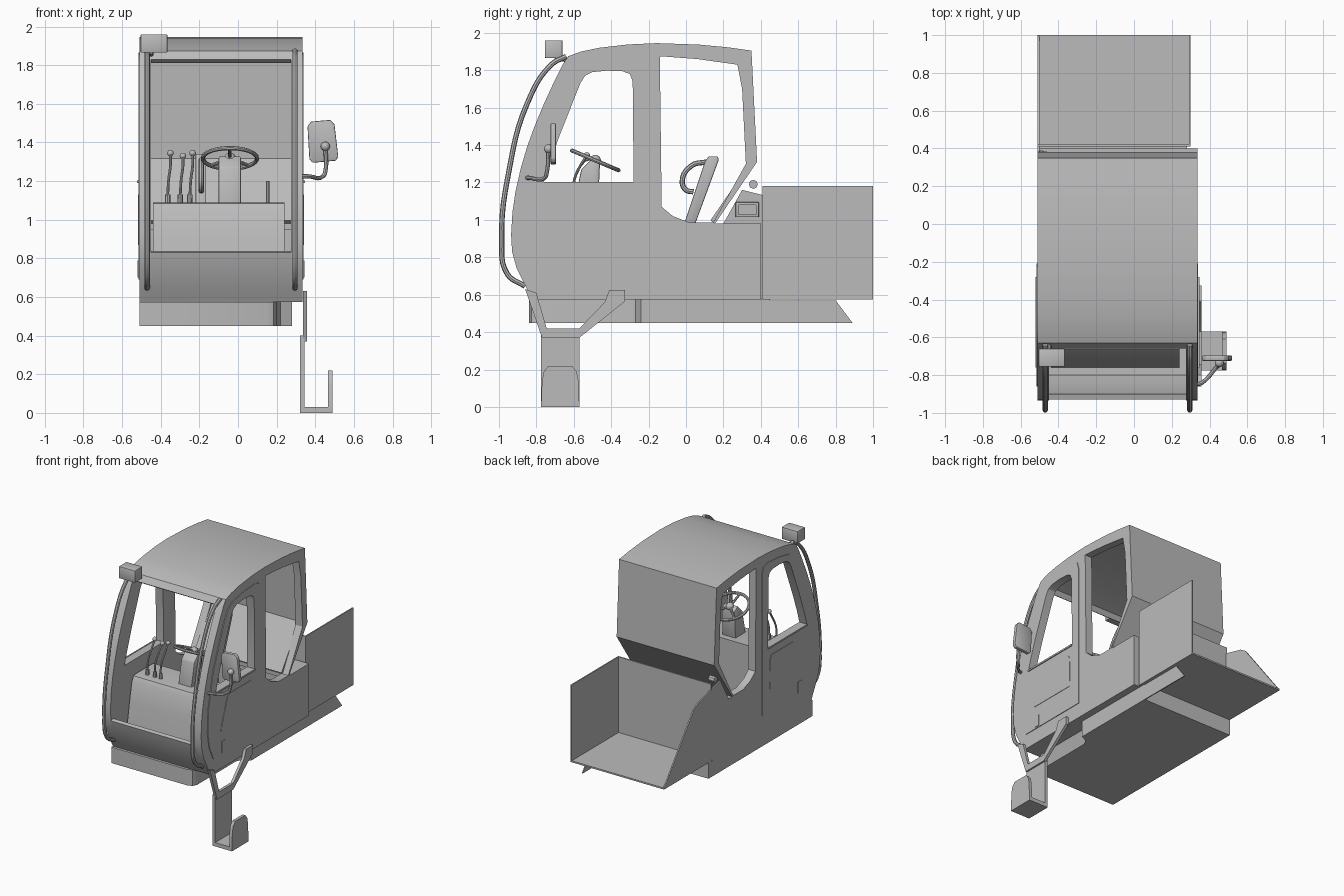
import bpy, bmesh, math
from mathutils import Vector

if "Cube" in bpy.data.objects:
    bpy.data.objects.remove(bpy.data.objects["Cube"], do_unlink=True)

grey = bpy.data.materials.new("plain_grey")
grey.use_nodes = True
grey.diffuse_color = (0.5, 0.5, 0.5, 1)
grey.node_tree.nodes["Principled BSDF"].inputs["Base Color"].default_value = (0.5, 0.5, 0.5, 1)

XR, XL = -0.51, 0.335          # outer faces of the cab
MID, HALF = (XR + XL) / 2, (XL - XR) / 2


def activate(ob):
    bpy.ops.object.select_all(action='DESELECT')
    ob.select_set(True)
    bpy.context.view_layer.objects.active = ob


def finish(ob, smooth=True):
    ob.data.materials.clear()
    ob.data.materials.append(grey)
    if smooth:
        activate(ob)
        bpy.ops.object.shade_smooth_by_angle(angle=math.radians(30))
    return ob


def prism(name, pts, a, b, axis='X', bevel=0):
    """Extrude a closed profile from a to b; profile is (y, z) along X or (x, y) along Z."""
    bm = bmesh.new()
    put = (lambda p, t: (t, p[0], p[1])) if axis == 'X' else (lambda p, t: (p[0], p[1], t))
    face = bm.faces.new([bm.verts.new(put(p, a)) for p in pts])
    ext = bmesh.ops.extrude_face_region(bm, geom=[face])
    step = Vector(put((0, 0), b - a))
    bmesh.ops.translate(bm, vec=step, verts=[v for v in ext['geom'] if isinstance(v, bmesh.types.BMVert)])
    if bevel:
        bmesh.ops.bevel(bm, geom=bm.edges[:], offset=bevel, segments=2, affect='EDGES', profile=0.5)
    bmesh.ops.recalc_face_normals(bm, faces=bm.faces)
    me = bpy.data.meshes.new(name)
    bm.to_mesh(me)
    bm.free()
    ob = bpy.data.objects.new(name, me)
    bpy.context.collection.objects.link(ob)
    return finish(ob)


def box(name, x, y, z, bevel=0):
    return prism(name, [(y[0], z[0]), (y[1], z[0]), (y[1], z[1]), (y[0], z[1])], x[0], x[1], bevel=bevel)


def shell(name, line, thick, a, b):
    """Panel following an open (y, z) line, thickened to its right."""
    inner = []
    for i, p in enumerate(line):
        d = Vector(line[min(i + 1, len(line) - 1)]) - Vector(line[max(i - 1, 0)])
        d.normalize()
        inner.append((p[0] + d.y * thick, p[1] - d.x * thick))
    return prism(name, line + inner[::-1], a, b)


def cut(ob, holes, a, b):
    for hole in holes:
        cutter = prism("cutter", hole, a, b)
        cutter.hide_render = True
        mod = ob.modifiers.new("opening", 'BOOLEAN')
        mod.operation, mod.solver, mod.object = 'DIFFERENCE', 'EXACT', cutter
        activate(ob)
        bpy.ops.object.modifier_apply(modifier=mod.name)
        bpy.data.objects.remove(cutter, do_unlink=True)
    return finish(ob)


def tube(name, pts, r, curved=True, cyclic=False):
    cu = bpy.data.curves.new(name, 'CURVE')
    cu.dimensions, cu.bevel_depth, cu.bevel_resolution = '3D', r, 2
    cu.use_fill_caps, cu.resolution_u = True, 6
    sp = cu.splines.new('BEZIER')
    sp.bezier_points.add(len(pts) - 1)
    sp.use_cyclic_u = cyclic
    for bp, p in zip(sp.bezier_points, pts):
        bp.co = p
        bp.handle_left_type = bp.handle_right_type = 'AUTO' if curved else 'VECTOR'
    ob = bpy.data.objects.new(name, cu)
    bpy.context.collection.objects.link(ob)
    activate(ob)
    bpy.ops.object.convert(target='MESH')
    return finish(bpy.context.view_layer.objects.active)


def ball(name, at, r):
    bpy.ops.mesh.primitive_uv_sphere_add(segments=12, ring_count=8, radius=r, location=at)
    ob = bpy.context.object
    ob.name = name
    return finish(ob)


# Cab side profiles
front = [(-.82, .575), (-.855, .64), (-.905, .74), (-.93, .83), (-.935, .92), (-.928, 1.04), (-.912, 1.15),
         (-.885, 1.27), (-.85, 1.39), (-.81, 1.5), (-.76, 1.62), (-.7, 1.75), (-.66, 1.83)]
roof = [(-.66, 1.83), (-.63, 1.875), (-.56, 1.9), (-.465, 1.92), (-.31, 1.938), (-.155, 1.945),
        (.07, 1.937), (.22, 1.923), (.35, 1.905)]
back = [(.35, 1.905), (.38, 1.31), (.155, .98)]
outline = front + roof[1:] + back[1:] + [(.4, .98), (.4, .575)]
door_window = [(-.76, 1.2), (-.73, 1.3), (-.68, 1.44), (-.565, 1.73), (-.54, 1.77), (-.5, 1.79), (-.42, 1.798),
               (-.34, 1.795), (-.3, 1.78), (-.285, 1.74), (-.28, 1.2)]
rear_window = [(-.14, 1.875), (.06, 1.86), (.275, 1.83), (.3, 1.7), (.32, 1.3), (.145, .985), (.02, .985),
               (-.07, 1.02), (-.13, 1.07)]
door = [(-.79, .69), (-.84, .8), (-.86, .92), (-.85, 1.1), (-.79, 1.38), (-.66, 1.7), (-.61, 1.79), (-.55, 1.83),
        (-.42, 1.855), (-.27, 1.865), (-.225, 1.85), (-.21, 1.8), (-.21, .69)]
recess = [(-.695, .87), (-.69, .91), (-.62, 1.11), (-.59, 1.13), (-.32, 1.13), (-.305, 1.1), (-.3, .87)]

for side, label in ((1, "left"), (-1, "right")):
    def X(depth):
        return MID + side * (HALF + depth)
    wall = prism(label + "_cab_side", outline, X(-.06), X(0))
    cut(wall, [door_window, rear_window], X(-.2), X(.1))
    cut(prism(label + "_door", door, X(-.002), X(.005)), [door_window], X(-.1), X(.1))
    prism(label + "_door_panel", recess, X(.004), X(.008))
    box(label + "_door_handle", sorted((X(.004), X(.01))), (-.69, -.645), (.7, .79))
    box(label + "_window_sill", sorted((X(.004), X(.012))), (-.76, -.28), (1.19, 1.203))
    # front guard rail
    xr = X(-.04)
    tube(label + "_guard_rail", [(xr, y, z) for y, z in (
        (-.64, 1.875), (-.72, 1.83), (-.85, 1.62), (-.945, 1.27), (-.985, .9), (-.955, .71), (-.86, .645))], .014)

# Panels between the sides
a, b = XR + .05, XL - .05
shell("roof_panel", roof, .035, a, b)
shell("back_panel", back, .03, a, b)
shell("front_lower_panel", front[:4], .03, a, b)
box("cab_floor", (a, b), (-.82, .4), (.575, .6))
box("rear_deck", (a, b), (.15, .4), (.95, .98))

# Base under the cab
prism("base", [(XR, -.84), (.15, -.84), (.185, -.825), (.2, -.79), (.2, -.31), (.22, -.27), (.28, -.24),
               (.28, .45), (XR, .45)], .45, .575, axis='Z')
prism("base_skirt", [(.4, .45), (.89, .45), (.8, .57), (.4, .57)], .272, .28)

# Rear tray
box("tray_floor", (XR, .3), (.41, 1), (.575, .587))
box("tray_left_wall", (.29, .3), (.415, 1), (.58, 1.18))
box("tray_front_wall", (XR, .3), (.41, .42), (.58, 1.18))
prism("tray_right_wall", [(.2, .58), (1, .58), (.63, 1.06), (.58, 1.09), (.3, 1.16), (.2, .98)], XR, XR + .01)
cut(box("side_vent_frame", (XR + .01, XR + .03), (.265, .39), (1.015, 1.095), .004),
    [[(.28, 1.03), (.375, 1.03), (.375, 1.08), (.28, 1.08)]], XR, XR + .1)
tube("side_latch", [(XR, .36, 1.19), (XR + .05, .36, 1.19)], .024, curved=False)

# Console and steering gear
prism("console", [(-.76, .6), (-.74, .75), (-.715, .9), (-.685, 1.05), (-.665, 1.085), (-.64, 1.09),
                  (-.42, 1.09), (-.42, .6)], -.44, .24)
prism("steering_column", [(-.6, 1.08), (-.56, 1.27), (-.5, 1.33), (-.46, 1.3), (-.47, 1.08)], -.1, .015, bevel=.008)
tilt = math.radians(-23)
C = Vector((-.042, -.485, 1.318))
rim = [C + Vector((.14 * math.cos(t), .135 * math.sin(t) * math.cos(tilt), .135 * math.sin(t) * math.sin(tilt)))
       for t in (i * math.tau / 16 for i in range(16))]
tube("steering_wheel_rim", rim, .011, cyclic=True)
for i in (2, 6, 12):
    tube("steering_wheel_spoke", [C, rim[i]], .009, curved=False)
ball("steering_wheel_hub", C, .03)

# Levers
for x, top in ((-.35, 1.345), (-.285, 1.33), (-.235, 1.345)):
    tube("lever", [(x - .015, -.6, 1.08), (x - .01, -.6, 1.2), (x, -.57, 1.28), (x, -.53, top)], .007)
    ball("lever_knob", (x, -.53, top), .017)
    tube("lever_boot", [(x - .015, -.6, 1.08), (x - .014, -.6, 1.13)], .014, curved=False)
tube("small_lever", [(.155, -.55, 1.08), (.155, -.54, 1.2)], .009, curved=False)

# Armrest with grip loop
prism("armrest_post", [(-.01, .98), (.05, .98), (.175, 1.32), (.17, 1.34), (.12, 1.34), (.1, 1.31)], -.22, -.165,
      bevel=.006)
tube("armrest_grip", [(-.19, .11, 1.31), (-.19, .03, 1.29), (-.19, -.02, 1.21), (-.19, 0, 1.16), (-.19, .04, 1.15)],
     .014)

# Work lamp
box("work_lamp", (-.505, -.365), (-.755, -.66), (1.865, 1.96), .006)
tube("lamp_bracket", [(-.45, -.7, 1.87), (-.45, -.62, 1.85)], .012, curved=False)

# Mirror on its arm
tube("mirror_arm", [(.33, -.85, 1.225), (.36, -.84, 1.225), (.44, -.755, 1.225), (.452, -.745, 1.25),
                    (.452, -.735, 1.38)], .011)
mirror = prism("mirror", [(-.075, -.085), (-.06, -.105), (.06, -.105), (.075, -.085), (.07, .085), (.05, .108),
                          (-.05, .108), (-.07, .085)], -.014, .014, bevel=.005)
mirror.location = (.437, -.71, 1.405)
mirror.rotation_euler = (math.radians(5), 0, math.radians(-90))
ball("mirror_joint", (.452, -.735, 1.38), .024)

# Boarding step
prism("step_bracket", [(-.86, .63), (-.77, .37), (-.57, .37), (-.325, .565), (-.325, .625), (-.41, .625),
                       (-.435, .56), (-.57, .42), (-.745, .42), (-.8, .61)], .336, .358)
box("step_hanger", (.322, .345), (-.775, -.57), (0, .4))
box("step_tread", (.322, .49), (-.775, -.57), (0, .03))
prism("step_lip", [(-.775, 0), (-.57, 0), (-.575, .14), (-.585, .19), (-.61, .22), (-.735, .22), (-.76, .19),
                   (-.77, .14)], .466, .49)
